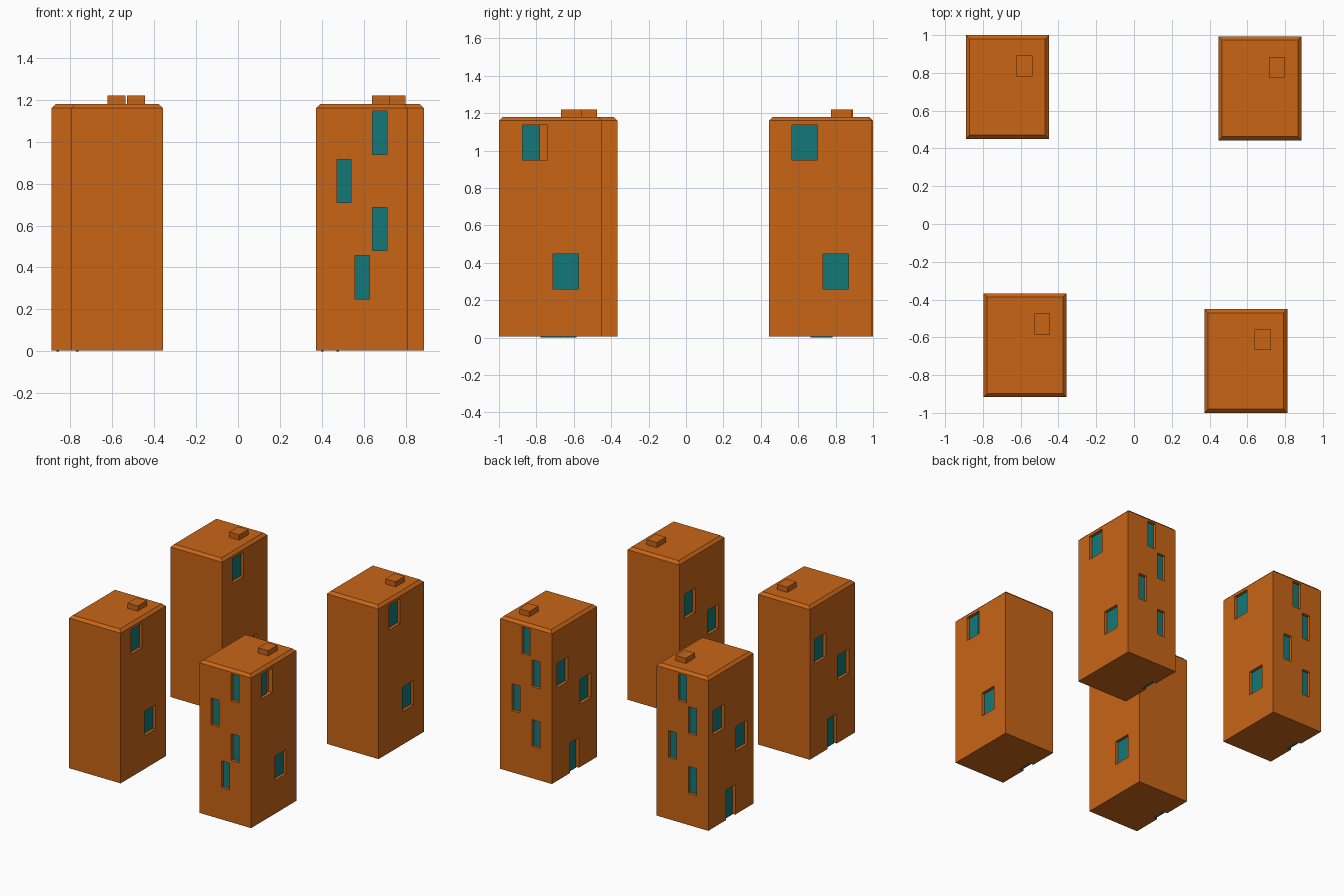
import bpy, bmesh
from mathutils import Matrix, Vector

if "Cube" in bpy.data.objects:
    bpy.data.objects.remove(bpy.data.objects["Cube"])

W, L, H, BASE = 0.44, 0.55, 1.18, 0.005
RECESS, PANE = 0.035, 0.012


def material(name, color):
    m = bpy.data.materials.new(name)
    m.diffuse_color = (*color, 1)
    m.use_nodes = True
    m.node_tree.nodes["Principled BSDF"].inputs["Base Color"].default_value = m.diffuse_color
    return m


ORANGE = material("orange_wall", (0.58, 0.13, 0.008))
TEAL = material("teal_glass", (0.007, 0.19, 0.19))


def add_box(bm, lo, hi):
    lo, hi = Vector(lo), Vector(hi)
    mat = Matrix.Translation((lo + hi) / 2) @ Matrix.Diagonal((*(hi - lo), 1))
    return bmesh.ops.create_cube(bm, size=1, matrix=mat)["verts"]


def finish(bm, name, mat, loc):
    me = bpy.data.meshes.new(name)
    bm.to_mesh(me)
    bm.free()
    ob = bpy.data.objects.new(name, me)
    bpy.context.collection.objects.link(ob)
    ob.location = loc
    if mat:
        me.materials.append(mat)
    return ob


def wall_box(bm, side, a0, a1, z0, z1, outer, inner):
    """Box in a wall; outer/inner are depths measured inward from the wall face."""
    if side == "front":
        add_box(bm, (a0, outer, z0), (a1, inner, z1))
    elif side == "back":
        add_box(bm, (a0, L - inner, z0), (a1, L - outer, z1))
    elif side == "left":
        add_box(bm, (outer, a0, z0), (inner, a1, z1))
    else:
        add_box(bm, (W - inner, a0, z0), (W - outer, a1, z1))


def narrow(side, columns):
    # four slim windows, one per floor from the bottom up
    return [(side, c, c + 0.068, 0.25 + 0.23 * i, 0.456 + 0.23 * i)
            for i, c in enumerate(columns)]


# openings shared by every tower: (side, start, end, bottom, top)
WIDE = [("right", 0.125, 0.26, 0.95, 1.138), ("right", 0.29, 0.425, 0.26, 0.448),
        ("left", 0.355, 0.49, 0.72, 0.908), ("left", 0.075, 0.21, 0.49, 0.678)]
DOOR = ("left", 0.222, 0.332, 0.0, 0.235)
BACK = narrow("back", (0.102, 0.272, 0.102, 0.187))
FRONT = narrow("front", (0.187, 0.27, 0.10, 0.27))


def tower(name, x, y, extra, short_pane=False):
    loc = (x, y, 0)
    # wall block with chamfered roof edge
    bm = bmesh.new()
    add_box(bm, (0, 0, BASE), (W, L, H))
    top = [e for e in bm.edges if all(v.co.z > 1 for v in e.verts)]
    bmesh.ops.bevel(bm, geom=top, offset=0.02, segments=1, affect="EDGES")
    walls = finish(bm, name + "_walls", ORANGE, loc)

    # recesses for windows and door
    openings = WIDE + extra
    bm = bmesh.new()
    for o in openings:
        wall_box(bm, *o, -0.05, RECESS)
    s, a0, a1, _, z1 = DOOR
    wall_box(bm, s, a0, a1, -0.1, z1, -0.05, RECESS)
    cutter = finish(bm, name + "_cutter", None, loc)
    cutter.hide_render = True
    mod = walls.modifiers.new("recesses", "BOOLEAN")
    mod.object, mod.operation, mod.solver = cutter, "DIFFERENCE", "EXACT"
    bpy.context.view_layer.update()
    cut = bpy.data.meshes.new_from_object(
        walls.evaluated_get(bpy.context.evaluated_depsgraph_get()))
    walls.modifiers.clear()
    walls.data = cut
    bpy.data.objects.remove(cutter)

    # glass panes and door leaf set into the recesses
    bm = bmesh.new()
    for i, (s, a0, a1, z0, z1) in enumerate(openings):
        if short_pane and i == 0:
            a1 -= 0.04
        wall_box(bm, s, a0, a1, z0, z1, RECESS - PANE, RECESS)
    finish(bm, name + "_window_panes", TEAL, loc)
    bm = bmesh.new()
    wall_box(bm, *DOOR, RECESS - PANE, RECESS)
    finish(bm, name + "_door", TEAL, loc)

    # rooftop box
    bm = bmesh.new()
    add_box(bm, (0.267, 0.332, H - 0.01), (0.353, 0.442, 1.22))
    finish(bm, name + "_roof_box", ORANGE, loc)


tower("back_left_tower", -0.89, 0.45, BACK)
tower("back_right_tower", 0.447, 0.443, BACK)
tower("front_left_tower", -0.797, -0.917, [])
tower("front_right_tower", 0.372, -1.0, FRONT, short_pane=True)
